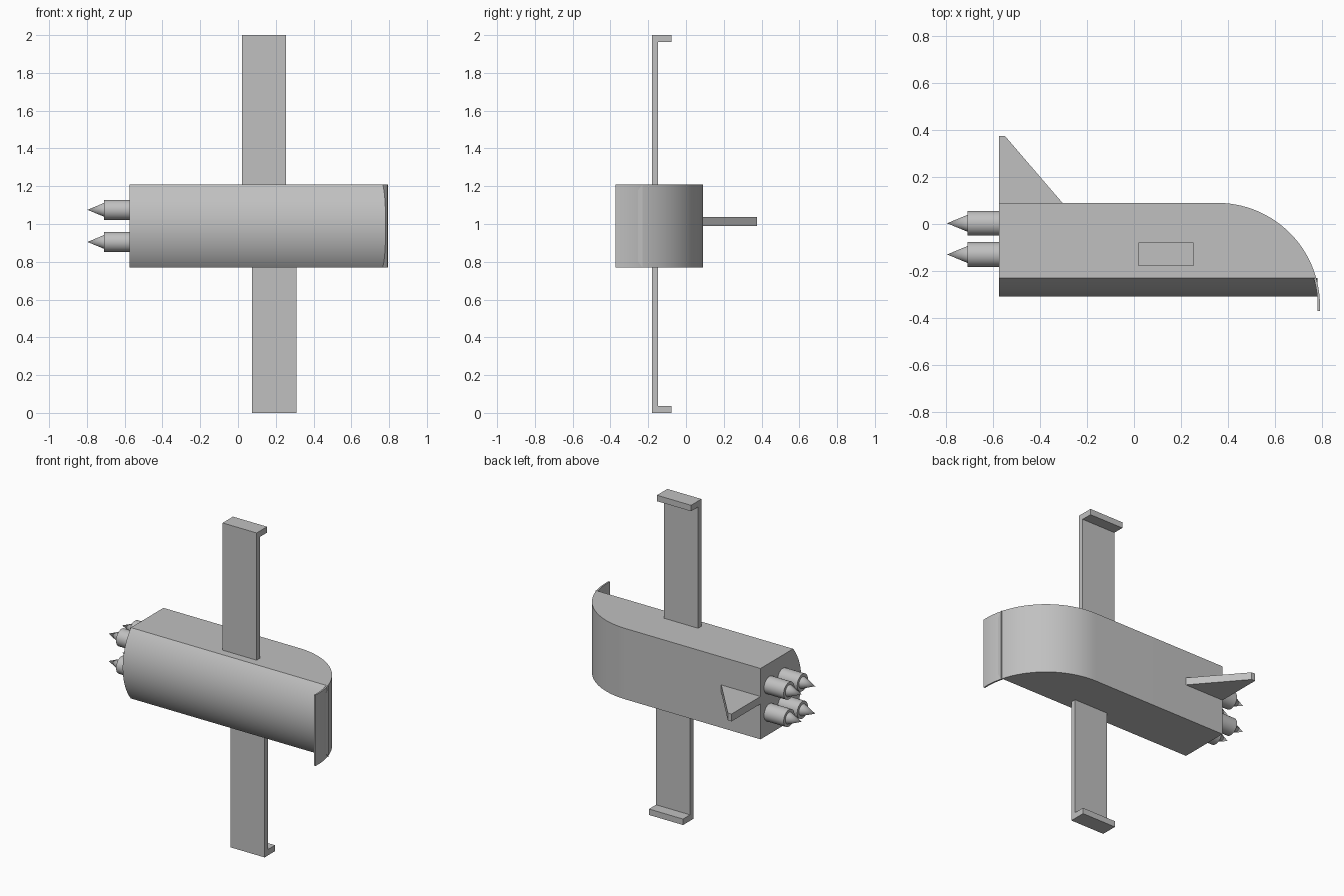
import bpy
import bmesh
from math import sin, cos, asin, pi, radians
from mathutils import Matrix, Vector

if "Cube" in bpy.data.objects:
    bpy.data.objects.remove(bpy.data.objects["Cube"])

# Single flat grey
grey = bpy.data.materials.new("hull grey")
grey.use_nodes = True
GREY = (0.53, 0.53, 0.53, 1)
grey.diffuse_color = GREY
grey.node_tree.nodes["Principled BSDF"].inputs["Base Color"].default_value = GREY


def finish(name, bm):
    bmesh.ops.recalc_face_normals(bm, faces=bm.faces)
    mesh = bpy.data.meshes.new(name)
    bm.to_mesh(mesh)
    bm.free()
    mesh.materials.append(grey)
    obj = bpy.data.objects.new(name, mesh)
    bpy.context.collection.objects.link(obj)
    bpy.ops.object.select_all(action="DESELECT")
    obj.select_set(True)
    bpy.context.view_layer.objects.active = obj
    bpy.ops.object.shade_smooth_by_angle(angle=radians(30))
    return obj


def extrude(name, points, axis, start, end):
    """Extrude a closed outline along x (points are y, z) or z (points are x, y)."""
    def place(a, b):
        return (start, a, b) if axis == "x" else (a, b, start)
    bm = bmesh.new()
    face = bm.faces.new([bm.verts.new(place(a, b)) for a, b in points])
    side = bmesh.ops.extrude_face_region(bm, geom=[face])["geom"]
    step = Vector((end - start, 0, 0)) if axis == "x" else Vector((0, 0, end - start))
    bmesh.ops.translate(bm, vec=step, verts=[v for v in side if isinstance(v, bmesh.types.BMVert)])
    return finish(name, bm)


def arc(cx, cy, r, a0, a1, n):
    return [(cx + r * cos(a0 + (a1 - a0) * i / n),
             cy + r * sin(a0 + (a1 - a0) * i / n)) for i in range(n + 1)]


BACK, BOTTOM, TOP = -0.575, 0.77, 1.21
FRONT_Y, REAR_Y = -0.23, 0.09
MID = (BOTTOM + TOP) / 2

# Hull with a rounded nose
nose_x, nose_y, nose_r = 0.355, -0.348, 0.438
cut = asin((FRONT_Y - nose_y) / nose_r)
nose = arc(nose_x, nose_y, nose_r, pi / 2, cut, 28)
extrude("hull", [(BACK, FRONT_Y), (BACK, REAR_Y)] + nose, "z", BOTTOM, TOP)

# Bulging belly along the front side
half, depth = (TOP - BOTTOM) / 2, 0.08
belly_r = (half ** 2 + depth ** 2) / (2 * depth)
sweep = asin(half / belly_r)
belly = arc(FRONT_Y - depth + belly_r, MID, belly_r, pi - sweep, pi + sweep, 28)
extrude("belly", belly, "x", BACK, 0.783)

# Thin lip carrying the nose curve forward
low = asin((-0.372 - nose_y) / nose_r)
lip = arc(nose_x, nose_y, nose_r, cut, low, 8)
lip += arc(nose_x, nose_y, nose_r - 0.01, low, cut, 8)
extrude("nose_lip", lip, "z", BOTTOM, TOP)

# Upright wings with turned tips
for name, x, root, tip, turn in (("upper_wing", 0.02, TOP, 2.0, -0.037),
                                 ("lower_wing", 0.075, BOTTOM, 0.0, 0.037)):
    outline = [(-0.18, root), (-0.18, tip), (-0.078, tip),
               (-0.078, tip + turn), (-0.147, tip + turn), (-0.147, root)]
    extrude(name, outline, "x", x, x + 0.234)

# Tail fin
extrude("tail_fin", [(BACK, REAR_Y), (-0.305, REAR_Y), (-0.55, 0.375), (BACK, 0.375)],
        "z", 0.99, 1.036)

# Four engines, each a barrel with a pointed cone
for row, z in (("upper", 1.075), ("lower", 0.905)):
    for side, y in (("rear", 0.003), ("front", -0.13)):
        for part, r1, r2, x0, x1 in (("engine", 0.053, 0.053, BACK, -0.71),
                                     ("engine_cone", 0.036, 0, -0.71, -0.797)):
            bm = bmesh.new()
            turn = Matrix.Translation(((x0 + x1) / 2, y, z)) @ Matrix.Rotation(-pi / 2, 4, "Y")
            bmesh.ops.create_cone(bm, cap_ends=True, segments=32, radius1=r1, radius2=r2,
                                  depth=x0 - x1, matrix=turn)
            bmesh.ops.remove_doubles(bm, verts=bm.verts, dist=0.0001)
            finish(f"{row}_{side}_{part}", bm)
